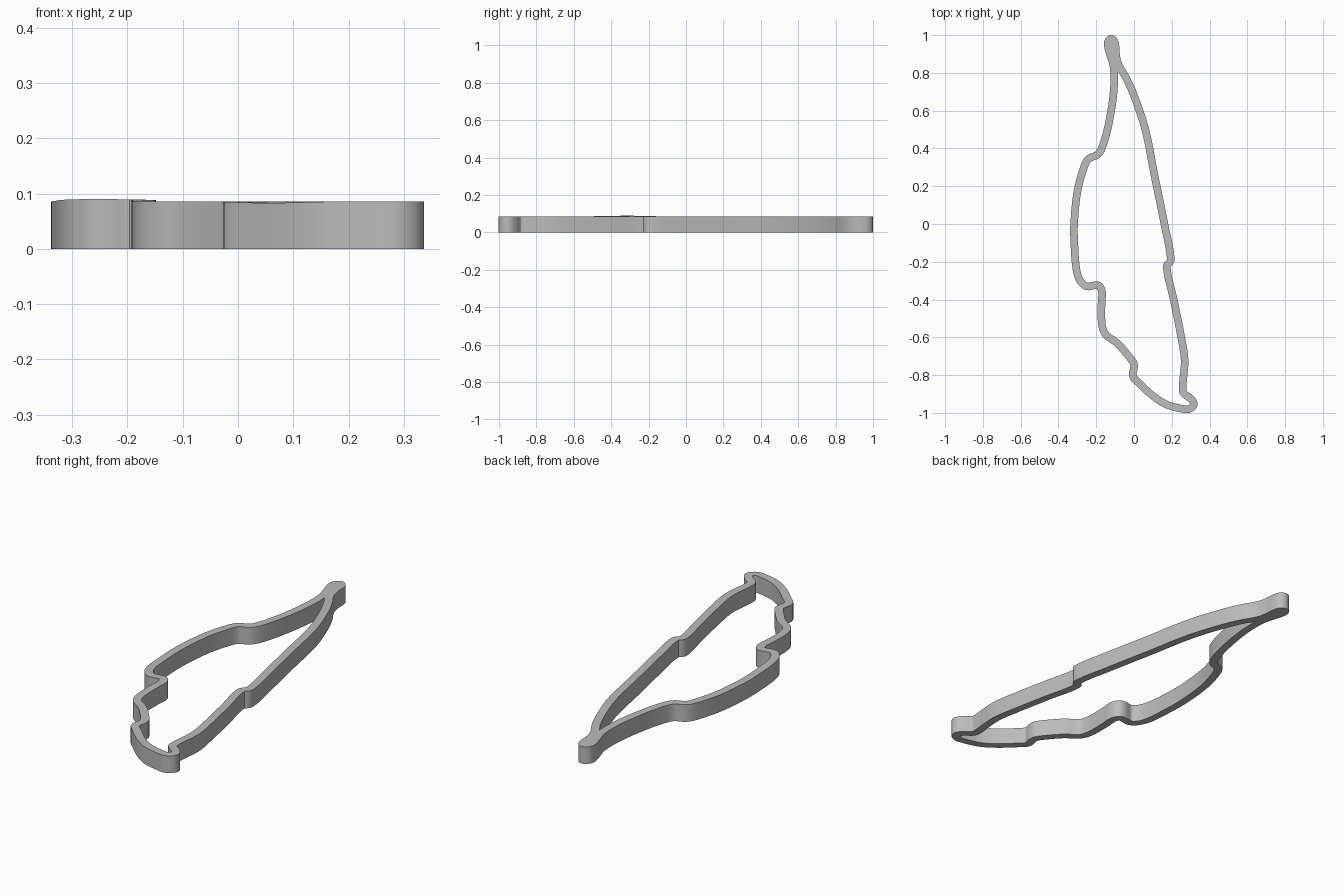
import bpy
import bmesh
import math
from mathutils import Vector
from mathutils.geometry import interpolate_bezier

cube = bpy.data.objects.get("Cube")
if cube:
    bpy.data.objects.remove(cube, do_unlink=True)

HALF_WALL = 0.02
STEPS = 7

# Centre line of the wall, counter-clockwise from the back tip
OUTLINE = [
    (-.12, .98), (-.139, .96), (-.13, .91), (-.108, .83), (-.107, .71), (-.128, .56),
    (-.16, .43), (-.19, .37), (-.24, .345), (-.265, .3), (-.3, .17), (-.317, 0),
    (-.316, -.1), (-.305, -.24), (-.285, -.3), (-.25, -.33), (-.19, -.325),
    (-.17, -.355), (-.172, -.42), (-.17, -.53), (-.15, -.585), (-.09, -.63),
    (-.04, -.685), (-.003, -.735), (0, -.76), (-.006, -.805), (.03, -.845),
    (.1, -.91), (.17, -.955), (.25, -.977), (.29, -.98), (.317, -.955),
    (.3, -.925), (.263, -.895), (.257, -.87), (.268, -.72), (.25, -.6),
    (.21, -.4), (.173, -.225), (.195, -.19), (.165, -.02), (.11, .25),
    (.06, .5), (0, .68), (-.04, .77), (-.08, .84), (-.094, .89), (-.101, .96),
]


def smooth_loop(points):
    """Closed smooth line through the points."""
    pts = [Vector((x, y, 0)) for x, y in points]
    n = len(pts)
    tangents = [(pts[(i + 1) % n] - pts[i - 1]).normalized() for i in range(n)]
    line = []
    for i, a in enumerate(pts):
        j = (i + 1) % n
        reach = (pts[j] - a).length / 3
        line += interpolate_bezier(a, a + tangents[i] * reach,
                                   pts[j] - tangents[j] * reach, pts[j], STEPS)[:-1]
    return line


def rim_height(p):
    """Slightly uneven top rim."""
    def bump(x, y, width):
        return math.exp(-((p.x - x) ** 2 + (p.y - y) ** 2) / width ** 2)
    return 0.086 + 0.004 * bump(-0.25, -0.33, 0.12) - 0.003 * bump(0.07, -0.88, 0.1)


def build_wall(name, line, material):
    bm = bmesh.new()
    rings = []
    n = len(line)
    for i, p in enumerate(line):
        along = (line[(i + 1) % n] - line[i - 1]).normalized()
        side = Vector((along.y, -along.x, 0)) * HALF_WALL
        top = Vector((0, 0, rim_height(p)))
        rings.append([bm.verts.new(v) for v in
                      (p + side, p + side + top, p - side + top, p - side)])
    for i, ring in enumerate(rings):
        following = rings[(i + 1) % n]
        for k in range(4):
            m = (k + 1) % 4
            bm.faces.new((ring[k], following[k], following[m], ring[m]))
    mesh = bpy.data.meshes.new(name)
    bm.to_mesh(mesh)
    bm.free()
    mesh.materials.append(material)
    obj = bpy.data.objects.new(name, mesh)
    bpy.context.collection.objects.link(obj)
    bpy.context.view_layer.objects.active = obj
    obj.select_set(True)
    bpy.ops.object.shade_smooth_by_angle(angle=math.radians(35))
    return obj


# Plain grey material
grey = bpy.data.materials.new("plain grey")
grey.use_nodes = True
colour = (0.5, 0.5, 0.5, 1)
grey.diffuse_color = colour
grey.node_tree.nodes["Principled BSDF"].inputs["Base Color"].default_value = colour

# Outline wall
build_wall("cutter_wall", smooth_loop(OUTLINE), grey)
